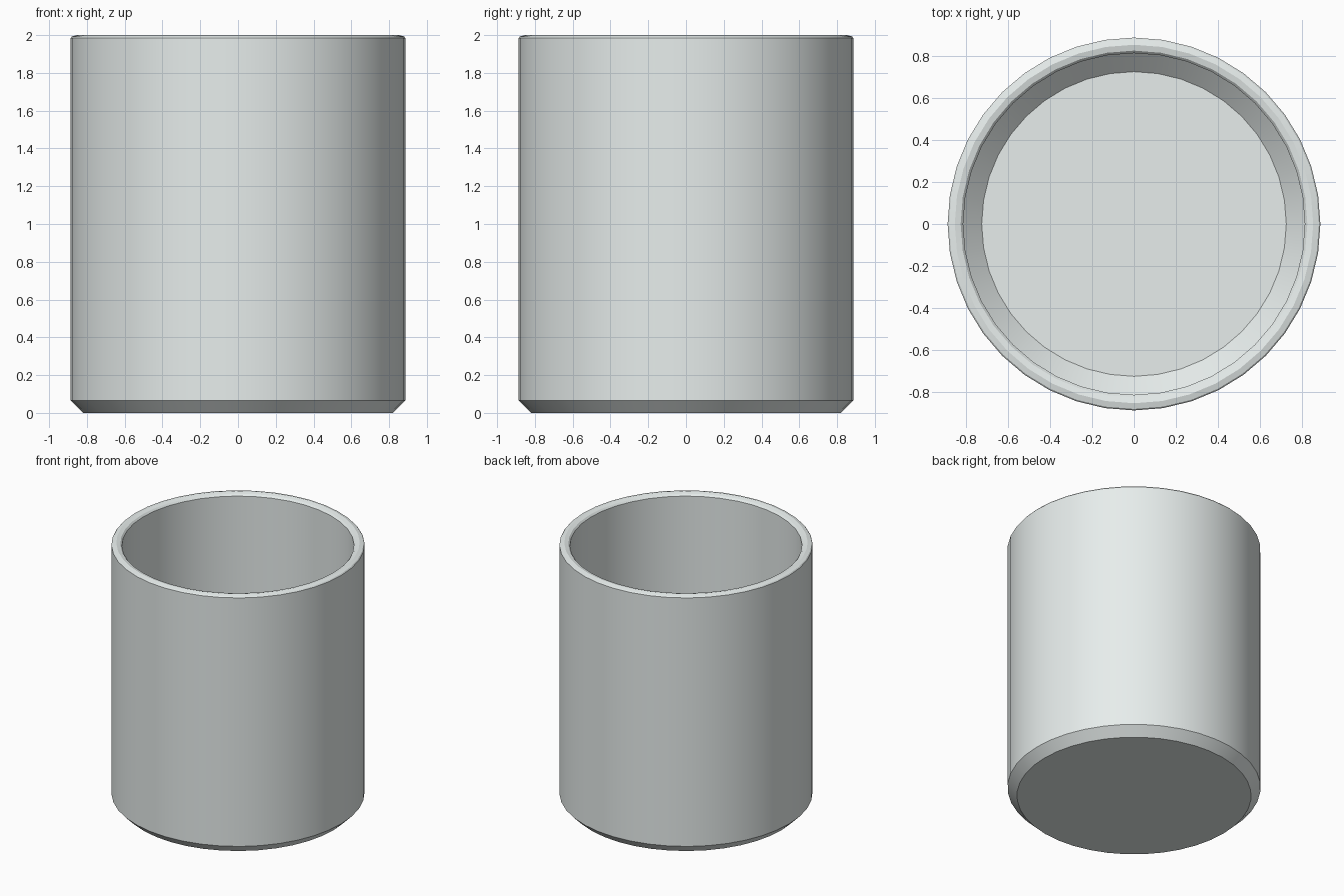
import bpy, bmesh, math

if "Cube" in bpy.data.objects:
    bpy.data.objects.remove(bpy.data.objects["Cube"])

SIDES = 40

# Cup wall section (radius, height): outside foot, rounded rim, inside floor
profile = [(0.82, 0.0), (0.886, 0.066), (0.886, 1.985), (0.879, 1.993), (0.852, 2.0),
           (0.824, 1.993), (0.812, 1.98), (0.812, 0.155), (0.724, 0.07)]

bm = bmesh.new()
rings = []
for r, z in profile:
    rings.append([bm.verts.new((r * math.cos(2 * math.pi * i / SIDES),
                                r * math.sin(2 * math.pi * i / SIDES), z))
                  for i in range(SIDES)])
for low, high in zip(rings, rings[1:]):
    for i in range(SIDES):
        j = (i + 1) % SIDES
        bm.faces.new((low[i], low[j], high[j], high[i]))

# Underside and inner floor
bm.faces.new(rings[0][::-1])
bm.faces.new(rings[-1])
bmesh.ops.recalc_face_normals(bm, faces=bm.faces[:])

mesh = bpy.data.meshes.new("cup")
bm.to_mesh(mesh)
bm.free()
cup = bpy.data.objects.new("cup", mesh)
bpy.context.collection.objects.link(cup)

# Pale ceramic glaze
glaze = bpy.data.materials.new("pale_glaze")
glaze.diffuse_color = (0.80, 0.85, 0.84, 1.0)
glaze.use_nodes = True
glaze.node_tree.nodes["Principled BSDF"].inputs["Base Color"].default_value = glaze.diffuse_color
mesh.materials.append(glaze)

# Smooth walls with crisp foot and rim edges
bpy.context.view_layer.objects.active = cup
cup.select_set(True)
bpy.ops.object.shade_smooth_by_angle(angle=math.radians(20))
